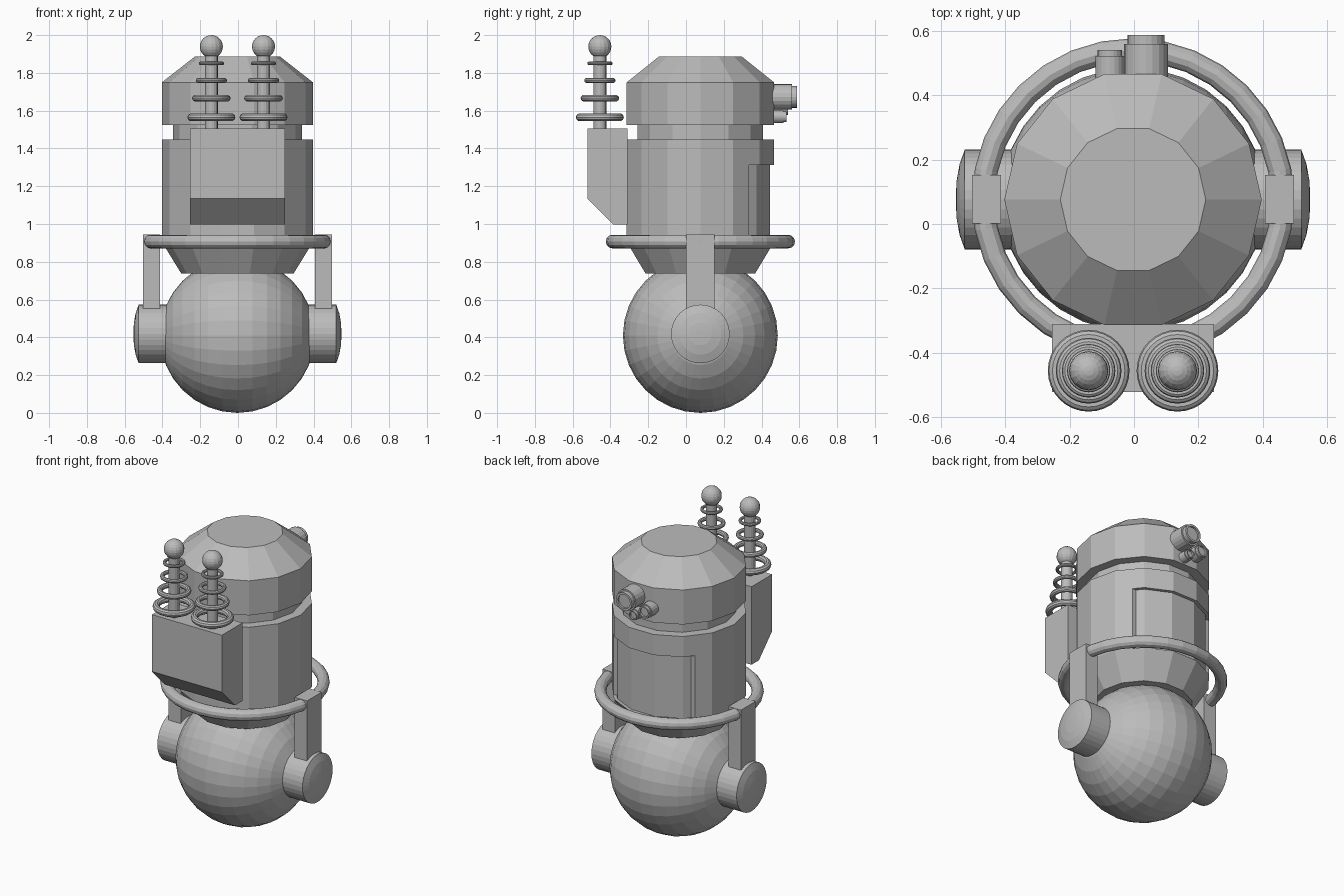
import bpy, bmesh, math
from mathutils import Matrix, Vector

if "Cube" in bpy.data.objects:
    bpy.data.objects.remove(bpy.data.objects["Cube"])

X0, Y0 = -0.003, 0.076          # main axis of the body
grey = bpy.data.materials.new("plain grey")
grey.diffuse_color = (0.5, 0.5, 0.5, 1)
grey.use_nodes = True
grey.node_tree.nodes["Principled BSDF"].inputs["Base Color"].default_value = grey.diffuse_color


def finish(name, bm, matrix=Matrix()):
    bm.transform(matrix)
    bmesh.ops.recalc_face_normals(bm, faces=bm.faces)
    me = bpy.data.meshes.new(name)
    bm.to_mesh(me)
    bm.free()
    me.materials.append(grey)
    ob = bpy.data.objects.new(name, me)
    bpy.context.collection.objects.link(ob)
    return ob


def lathe_bm(profile, n, closed=False):
    """Revolve (radius, height) points about z; open profiles get end caps."""
    bm = bmesh.new()
    loops = [[bm.verts.new((r * math.cos(math.tau * i / n), r * math.sin(math.tau * i / n), z))
              for i in range(n)] for r, z in profile]
    pairs = list(zip(loops, loops[1:]))
    if closed:
        pairs.append((loops[-1], loops[0]))
    else:
        bm.faces.new(loops[0][::-1])
        bm.faces.new(loops[-1])
    for a, b in pairs:
        for i in range(n):
            j = (i + 1) % n
            bm.faces.new((a[i], a[j], b[j], b[i]))
    return bm


def lathe(name, profile, n, loc, axis=(0, 0, 1), closed=False):
    rot = Vector((0, 0, 1)).rotation_difference(Vector(axis)).to_matrix().to_4x4()
    return finish(name, lathe_bm(profile, n, closed), Matrix.Translation(loc) @ rot)


def torus(name, major, minor, loc, n, m):
    ring = [(major + minor * math.cos(math.tau * k / m), minor * math.sin(math.tau * k / m))
            for k in range(m)]
    return lathe(name, ring, n, loc, closed=True)


def ball(name, r, loc, u, v, axis_x=False):
    bm = bmesh.new()
    bmesh.ops.create_uvsphere(bm, u_segments=u, v_segments=v, radius=r)
    rot = Matrix.Rotation(math.pi / 2, 4, 'Y') if axis_x else Matrix()
    return finish(name, bm, Matrix.Translation(loc) @ rot)


def prism(name, outline, x0, x1):
    """Extrude a (y, z) outline along x."""
    bm = bmesh.new()
    face = bm.faces.new([bm.verts.new((x0, y, z)) for y, z in outline])
    new = bmesh.ops.extrude_face_region(bm, geom=[face])["geom"]
    bmesh.ops.translate(bm, vec=(x1 - x0, 0, 0),
                        verts=[g for g in new if isinstance(g, bmesh.types.BMVert)])
    return finish(name, bm)


# Rolling ball, with its poles on the wheel axle
ball("rolling_ball", 0.41, (X0, Y0, 0.41), 32, 16, True)

# Faceted body stack
base = (X0, Y0, 0)
lathe("lower_cone", [(0.297, 0.737), (0.4, 0.905)], 14, base)
body = lathe("body", [(0.4, 0.905), (0.4, 1.447)], 14, base)
lathe("neck", [(0.341, 1.44), (0.341, 1.53)], 14, base)
lathe("head", [(0.4, 1.525), (0.4, 1.75), (0.226, 1.886)], 14, base)

# Shallow recess in the back of the body
bm = lathe_bm([(0.379, 0.85), (0.379, 1.313), (0.5, 1.313), (0.5, 0.85)], 14, True)
bmesh.ops.bisect_plane(bm, geom=bm.verts[:] + bm.edges[:] + bm.faces[:],
                       plane_co=(0, 0.257, 0), plane_no=(0, 1, 0), clear_inner=True)
bmesh.ops.holes_fill(bm, edges=[e for e in bm.edges if e.is_boundary], sides=0)
cutter = finish("recess_cutter", bm, Matrix.Translation(base))
cutter.hide_render = True
mod = body.modifiers.new("recess", 'BOOLEAN')
mod.operation, mod.solver, mod.object = 'DIFFERENCE', 'EXACT', cutter
bpy.context.view_layer.objects.active = body
bpy.ops.object.modifier_apply(modifier=mod.name)
bpy.data.objects.remove(cutter)

# Guard ring, side brackets and axle hubs
torus("guard_ring", 0.465, 0.036, (X0, Y0, 0.907), 32, 12)
hub = [(0.155, 0.3), (0.155, 0.523), (0.11, 0.539), (0.06, 0.548), (0.025, 0.55)]
for side, s in (("left", -1), ("right", 1)):
    lathe(side + "_hub", hub, 32, (X0, Y0, 0.418), (s, 0, 0))
    prism(side + "_bracket", [(0.001, 0.42), (0.152, 0.42), (0.152, 0.944), (0.001, 0.944)],
          X0 + s * 0.41, X0 + s * 0.5)

# Front pack with chamfered lower edge
prism("front_pack", [(-0.31, 0.997), (-0.386, 0.997), (-0.522, 1.135),
                     (-0.522, 1.505), (-0.31, 1.505)], X0 - 0.252, X0 + 0.252)

# Pair of coil antennas on the pack
for side, s in (("left", -1), ("right", 1)):
    x, y = X0 + s * 0.138, -0.456
    lathe(side + "_antenna_rod", [(0.034, 1.5), (0.034, 1.92)], 16, (x, y, 0))
    ball(side + "_antenna_tip", 0.061, (x, y, 1.939), 16, 12)
    for k, (outer, minor, z) in enumerate([(0.127, 0.021, 1.565), (0.102, 0.017, 1.666),
                                           (0.083, 0.013, 1.76), (0.067, 0.01, 1.85)]):
        torus(f"{side}_antenna_coil_{k + 1}", outer - minor, minor, (x, y, z), 32, 10)

# Lenses on the back of the head: barrel, narrower rim, sunken glass
for name, x, z, r, y1, y2 in [("main_lens", 0.037, 1.673, 0.068, 0.56, 0.587),
                              ("side_lens", -0.075, 1.615, 0.045, 0.522, 0.541),
                              ("lower_lens", 0.01, 1.568, 0.034, 0.515, 0.533)]:
    lathe(name, [(r, 0.38), (r, y1), (r * 0.85, y1), (r * 0.85, y2),
                 (r * 0.65, y2), (r * 0.65, y2 - 0.012)], 20, (x, 0, z), (0, 1, 0))
